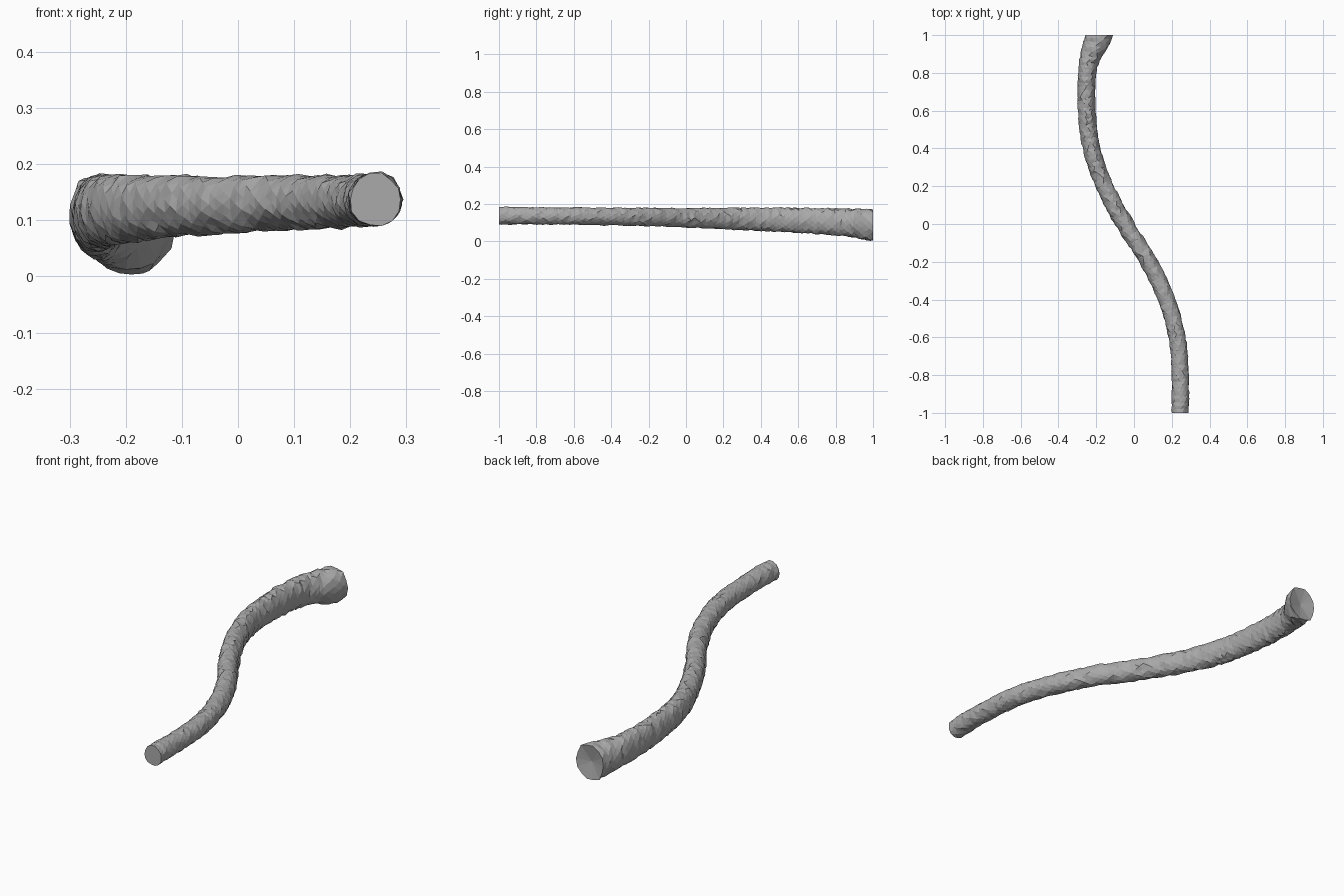
import bpy, bmesh, math, random
from mathutils import Vector

random.seed(4)
cube = bpy.data.objects.get("Cube")
if cube:
    bpy.data.objects.remove(cube, do_unlink=True)

bark = bpy.data.materials.new("bark_grey")
bark.use_nodes = True
GREY = (0.4, 0.4, 0.4, 1)
bark.diffuse_color = GREY
bark.node_tree.nodes["Principled BSDF"].inputs["Base Color"].default_value = GREY

# Branch stations: y, centre x, centre z, half width, half height
STATIONS = [
    (-1.0, .245, .137, .046, .047), (-.8, .245, .137, .045, .046),
    (-.6, .228, .136, .045, .046), (-.4, .172, .134, .045, .047),
    (-.2, .078, .131, .045, .049), (0, -.05, .127, .046, .052),
    (.2, -.155, .123, .046, .057), (.4, -.225, .119, .046, .062),
    (.6, -.25, .113, .047, .067), (.8, -.248, .105, .048, .073),
    (.9, -.226, .098, .056, .078), (.96, -.197, .09, .071, .083),
    (1.0, -.187, .088, .073, .084)]
RINGS, SIDES = 110, 14


def station(y):
    """Smooth interpolation between neighbouring stations."""
    last = len(STATIONS) - 1
    i = next((k for k in range(last) if y <= STATIONS[k + 1][0]), last - 1)
    a, b = STATIONS[i], STATIONS[i + 1]
    before, after = STATIONS[max(i - 1, 0)], STATIONS[min(i + 2, last)]
    span = b[0] - a[0]
    t = (y - a[0]) / span
    out = []
    for c in range(1, 5):
        ma = (b[c] - before[c]) / (b[0] - before[0]) * span
        mb = (after[c] - a[c]) / (after[0] - a[0]) * span
        out.append((2*t**3 - 3*t*t + 1) * a[c] + (t**3 - 2*t*t + t) * ma
                   + (3*t*t - 2*t**3) * b[c] + (t**3 - t*t) * mb)
    return out


# Rough bark skin swept along the bend
bm = bmesh.new()
rings = []
for i in range(RINGS + 1):
    y = -1 + 2 * i / RINGS
    x, z, wide, high = station(y)
    step = 0.02
    slope = (station(min(y + step, 1))[0] - station(max(y - step, -1))[0]) / (2 * step)
    slope *= min(1, (1 - abs(y)) * 6)          # both ends are cut square
    across = Vector((1, -slope, 0)).normalized()
    ring = []
    for s in range(SIDES):
        angle = math.tau * (s + 0.5 * (i % 2)) / SIDES
        rough = 1 + random.uniform(-.055, .055)
        if random.random() < .08:
            rough += .05                       # scattered bark ledges
        p = Vector((x, y, z)) + across * (wide * rough * math.cos(angle))
        p.z += high * rough * math.sin(angle)
        if 0 < i < RINGS:
            p.y += random.uniform(-.005, .005)
        p.y = max(-1, min(1, p.y))
        p.z = max(0, p.z)
        ring.append(bm.verts.new(p))
    rings.append(ring)

for i, (a, b) in enumerate(zip(rings, rings[1:])):
    for s in range(SIDES):
        n = (s + 1) % SIDES
        if i % 2:
            bm.faces.new((a[s], a[n], b[n]))
            bm.faces.new((a[s], b[n], b[s]))
        else:
            bm.faces.new((a[s], a[n], b[s]))
            bm.faces.new((a[n], b[n], b[s]))

# Cut ends: flat at the thin end, slightly dished at the thick end
bm.faces.new(rings[0])
dish = bm.verts.new((-.187, .985, .088))
for s in range(SIDES):
    bm.faces.new((rings[-1][s], rings[-1][(s + 1) % SIDES], dish))
bmesh.ops.recalc_face_normals(bm, faces=bm.faces)

mesh = bpy.data.meshes.new("branch")
bm.to_mesh(mesh)
bm.free()
mesh.materials.append(bark)
branch = bpy.data.objects.new("branch", mesh)
bpy.context.collection.objects.link(branch)
